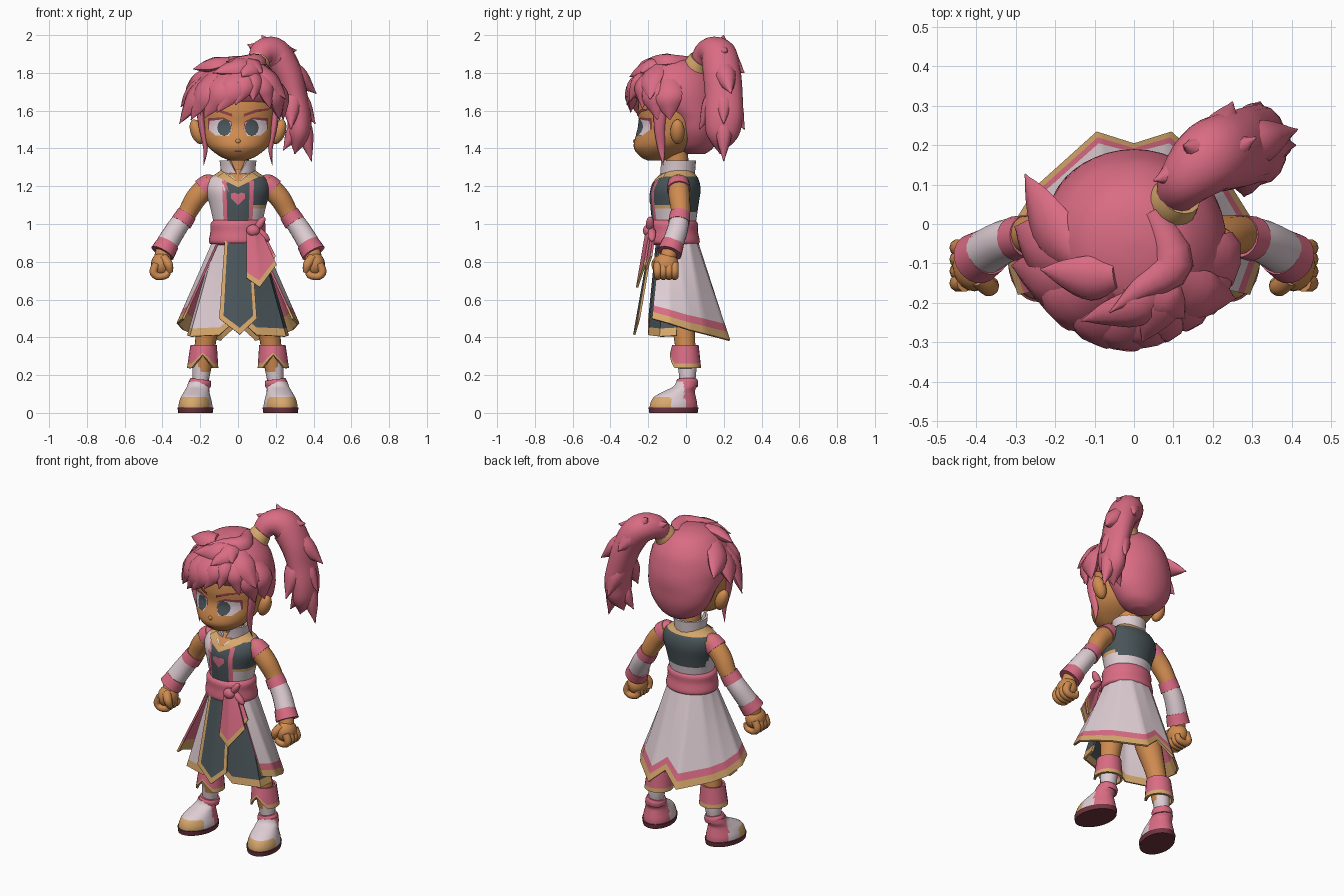
import bpy, bmesh, math
from math import sin, cos, radians, pi, sqrt
from mathutils import Vector, Matrix
from mathutils.bvhtree import BVHTree

if "Cube" in bpy.data.objects:
    bpy.data.objects.remove(bpy.data.objects["Cube"])


def material(name, *rgb):
    m = bpy.data.materials.new(name)
    m.use_nodes = True
    m.diffuse_color = (*rgb, 1)
    node = next(n for n in m.node_tree.nodes if n.type == 'BSDF_PRINCIPLED')
    node.inputs["Base Color"].default_value = (*rgb, 1)
    node.inputs["Roughness"].default_value = .8
    return m


PINK = material("rose pink", .7, .15, .23)
SKIN = material("warm skin", .63, .26, .08)
WHITE = material("pale cloth", .73, .61, .65)
DARK = material("slate cloth", .07, .092, .102)
GOLD = material("gold trim", .68, .39, .15)
SOLE = material("maroon sole", .16, .035, .05)
BROW = material("dark rose", .32, .055, .07)


# ---------- helpers ----------
def build(name, verts, faces, mats, rule=None, mirror=False, thick=0, inner=0, xf=None, closed=True):
    """Make an object; rule(face index, face centre) picks the material slot."""
    me = bpy.data.meshes.new(name)
    me.from_pydata([tuple(v) for v in verts], [], faces)
    bm = bmesh.new()
    bm.from_mesh(me)
    if rule:
        for i, f in enumerate(bm.faces):
            f.material_index = rule(i, f.calc_center_median())
    if closed:
        bmesh.ops.recalc_face_normals(bm, faces=bm.faces)
    if xf:
        bm.transform(xf)
    bm.to_mesh(me)
    bm.free()
    for m in mats:
        me.materials.append(m)
    me.shade_smooth()
    me.set_sharp_from_angle(angle=radians(50))
    ob = bpy.data.objects.new(name, me)
    bpy.context.collection.objects.link(ob)
    if thick:
        s = ob.modifiers.new("thickness", 'SOLIDIFY')
        s.thickness, s.offset = thick, -1
        s.material_offset = s.material_offset_rim = inner
        ob.modifiers.new("crisp", 'EDGE_SPLIT').split_angle = radians(50)
    if mirror:
        ob.modifiers.new("mirror", 'MIRROR').use_mirror_merge = False
    return ob


def curve(rows, n):
    """Smooth interpolation through rows of numbers."""
    out = []
    for i in range(len(rows) - 1):
        quad = [rows[max(i - 1, 0)], rows[i], rows[i + 1], rows[min(i + 2, len(rows) - 1)]]
        for k in range(n):
            t = k / n
            out.append([.5 * (2*b + (c-a)*t + (2*a-5*b+4*c-d)*t*t + (3*b-a-3*c+d)*t**3)
                        for a, b, c, d in zip(*quad)])
    return out + [list(rows[-1])]


def skin_rings(name, loops, mats, **kw):
    s, n = len(loops[0]), len(loops)
    faces = [(r*s + c, r*s + (c+1) % s, (r+1)*s + (c+1) % s, (r+1)*s + c)
             for r in range(n-1) for c in range(s)]
    faces += [tuple(range(s)), tuple(range((n-1)*s, n*s))]
    return build(name, [v for l in loops for v in l], faces, mats, **kw)


def rings(name, rows, mats, sides=32, n=4, **kw):
    """Stack of level ellipses: z, centre y, radius x, radius y."""
    loops = [[(max(a, .002)*cos(2*pi*k/sides), y + max(b, .002)*sin(2*pi*k/sides), z)
              for k in range(sides)] for z, y, a, b in curve(rows, n)]
    return skin_rings(name, loops, mats, **kw)


def loft(name, rows, mats, hint=(0, 1, 0), sides=12, n=4, **kw):
    """Tube along a path: x, y, z, width, optional depth."""
    rows = curve([r if len(r) == 5 else (*r, r[3]) for r in rows], n)
    loops = []
    for i, r in enumerate(rows):
        t = Vector(rows[min(i+1, len(rows)-1)][:3]) - Vector(rows[max(i-1, 0)][:3])
        side = t.cross(Vector(hint)).normalized()
        up = side.cross(t).normalized()
        loops.append([Vector(r[:3]) + side*max(r[3], .002)*cos(2*pi*k/sides)
                      + up*max(r[4], .002)*sin(2*pi*k/sides) for k in range(sides)])
    return skin_rings(name, loops, mats, **kw)


def ball(name, loc, size, mat, tilt=0, mirror=False):
    rows = [(-cos(pi*k/12), 0, sin(pi*k/12), sin(pi*k/12)) for k in range(13)]
    xf = Matrix.Translation(loc) @ Matrix.Rotation(tilt, 4, 'Y') @ Matrix.Diagonal((*size, 1))
    return rings(name, rows, [mat], sides=20, n=1, xf=xf, mirror=mirror)


def dense(pts, n):
    pts = [Vector(p) for p in pts]
    return [a.lerp(b, k/n) for a, b in zip(pts, pts[1:]) for k in range(n)] + [pts[-1]]


def sheet(name, top, bottom, mats, rule, n=6, rows=16, thick=.012, **kw):
    """Cloth between two edge lines; rule(u, v) picks the colour."""
    top, bottom = dense(top, n), dense(bottom, n)
    c = len(top)
    verts = [a.lerp(b, r/rows) for r in range(rows+1) for a, b in zip(top, bottom)]
    faces = [(r*c+k, (r+1)*c+k, (r+1)*c+k+1, r*c+k+1) for r in range(rows) for k in range(c-1)]
    pick = lambda i, p: rule((i % (c-1) + .5)/(c-1), (i // (c-1) + .5)/rows)
    return build(name, verts, faces, mats, rule=pick, thick=thick, closed=False, **kw)


def both(half):
    return half + [(-x, y, z) for x, y, z in reversed(half[:-1])]


def decal(name, outline, target, mat, lift=.004, mirror=False):
    """Thin patch laid on the front of a surface, given as x, z outline."""
    tree = BVHTree.FromPolygons([v.co for v in target.data.vertices],
                                [p.vertices for p in target.data.polygons])
    edge = dense(outline + outline[:1], 5)[:-1]
    mid, s, steps = sum(edge, Vector((0, 0))) / len(edge), len(edge), 5
    verts = []
    for q in range(steps + 1):
        for e in edge:
            p = mid.lerp(e, max(q/steps, .01))
            hit = tree.ray_cast(Vector((p.x, -1, p.y)), Vector((0, 1, 0)))[0]
            hit = hit or tree.find_nearest(Vector((p.x, -.15, p.y)))[0]
            verts.append(hit - Vector((0, lift, 0)))
    faces = [(q*s+k, q*s+(k+1) % s, (q+1)*s+(k+1) % s, (q+1)*s+k) for q in range(steps) for k in range(s)]
    ob = build(name, verts, faces, [mat], mirror=mirror, closed=False)
    if sum(p.normal.y for p in ob.data.polygons) > 0:
        ob.data.flip_normals()


def oval(x, z, a, b):
    return [(x + a*cos(k*pi/6), z + b*sin(k*pi/6)) for k in range(12)]


# ---------- head and face ----------
head = rings("head", [(1.335, -.16, .035, .04), (1.355, -.155, .09, .085), (1.4, -.125, .15, .15),
                      (1.45, -.095, .182, .176), (1.52, -.07, .2, .178), (1.6, -.06, .208, .195),
                      (1.7, -.05, .2, .19), (1.8, -.05, .14, .14), (1.84, -.05, .03, .03)], [SKIN], sides=40)
ball("nose", (0, -.266, 1.438), (.015, .014, .014), SKIN)
ball("ear", (.215, -.045, 1.488), (.036, .038, .068), SKIN, tilt=.35, mirror=True)
decal("lash", [(.03, 1.5), (.034, 1.543), (.08, 1.565), (.16, 1.56), (.16, 1.5), (.1, 1.49)],
      head, BROW, .003, mirror=True)
decal("eye_white", [(.034, 1.5), (.038, 1.537), (.08, 1.554), (.15, 1.546), (.155, 1.5), (.12, 1.468), (.05, 1.466)],
      head, WHITE, .006, mirror=True)
decal("iris", oval(.073, 1.51, .037, .044), head, DARK, .009, mirror=True)
decal("brow", [(.03, 1.568), (.032, 1.584), (.1, 1.607), (.165, 1.612), (.168, 1.604), (.1, 1.592)],
      head, BROW, .007, mirror=True)
decal("mouth", oval(0, 1.385, .022, .004), head, BROW, .004)
loft("neck", [(0, -.04, 1.22, .07), (0, -.045, 1.3, .06), (0, -.05, 1.4, .06)], [SKIN], sides=20)

# ---------- hair ----------
rings("hair_cap", [(1.37, .05, .05, .05), (1.405, .05, .12, .095), (1.48, .05, .18, .125), (1.56, .035, .208, .15),
                   (1.63, -.02, .228, .21), (1.7, -.05, .233, .23), (1.78, -.05, .205, .205),
                   (1.85, -.045, .145, .145), (1.88, -.04, .08, .08), (1.89, -.04, .01, .01)], [PINK], sides=40)


def on_head(az, z, k=1):
    r = k * sqrt(max(0, 1 - (max(0, z - 1.62) / .28) ** 2))
    return Vector((.235*r*sin(radians(az)), -.05 - .24*r*cos(radians(az)), z))


def lock(name, az, z, tip_az, tip_z, reach, w):
    root, tip = on_head(az, z, .9), on_head(tip_az, tip_z, reach)
    mid = on_head(az*.5 + tip_az*.5, z*.55 + tip_z*.45, 1.03)
    loft(name, [(*root, w*.5, .015), (*mid, w, .035), (*mid.lerp(tip, .55), w*.62, .026), (*tip, 0, 0)],
         [PINK], hint=mid - Vector((0, -.05, 1.62)), sides=8)


for row in [(25, 1.85, -3, 1.63, 1.1, .06), (15, 1.85, -25, 1.59, 1.12, .075), (0, 1.85, -44, 1.56, 1.1, .08),
            (28, 1.85, 18, 1.65, 1.1, .05), (35, 1.85, 44, 1.61, 1.05, .06), (50, 1.82, 66, 1.55, 1.03, .07)]:
    lock("fringe_lock", *row)
for row in [(-30, 1.85, -62, 1.55, 1.2, .08), (-50, 1.83, -80, 1.53, 1.34, .08), (-75, 1.83, -122, 1.7, 1.45, .07),
            (-75, 1.8, -98, 1.62, 1.3, .08), (40, 1.87, 62, 1.66, 1.25, .07), (75, 1.8, 82, 1.55, 1.03, .08)]:
    lock("side_lock", *row)
for row in [(50, 1.87, -35, 1.8, 1.3, .06), (50, 1.87, 5, 1.78, 1.27, .06), (-30, 1.87, -75, 1.82, 1.5, .06),
            (20, 1.87, 35, 1.8, 1.25, .06), (150, 1.87, -20, 1.86, 1.5, .05)]:
    lock("crown_lock", *row)
loft("face_strand", [(.205, -.13, 1.65, .04, .02), (.192, -.14, 1.52, .03, .018), (.172, -.13, 1.4, .02, .012),
                     (.182, -.12, 1.31, 0, 0)], [PINK], hint=(1, 0, 0), mirror=True)
loft("hair_tie", [(.085, .035, 1.79, .068), (.1, .055, 1.84, .065), (.115, .075, 1.87, .058)], [GOLD], sides=16)
loft("ponytail", [(.1, .06, 1.84, .045), (.13, .11, 1.905, .07, .07), (.195, .17, 1.9, .085, .095),
                  (.26, .19, 1.8, .08, .1), (.298, .2, 1.68, .07, .1), (.325, .2, 1.56, .065, .1),
                  (.32, .19, 1.46, .055, .08), (.3, .18, 1.37, 0, 0)], [PINK], sides=16, n=5)
for x, y, z, tx, ty, tz, w in [(.22, .17, 1.87, .125, .2, 2.0, .07), (.16, .14, 1.9, .31, .22, 1.92, .07),
                               (.17, .15, 1.9, .05, .11, 1.95, .06), (.2, .17, 1.9, .25, .31, 1.8, .08),
                               (.25, .19, 1.84, .415, .24, 1.69, .075), (.3, .2, 1.7, .41, .2, 1.53, .06),
                               (.33, .2, 1.58, .39, .2, 1.33, .06), (.29, .21, 1.7, .32, .31, 1.5, .07),
                               (.29, .18, 1.72, .28, .07, 1.5, .07), (.33, .19, 1.54, .24, .17, 1.39, .055)]:
    loft("ponytail_spike", [(x, y, z, w*.7), (x*.55 + tx*.45, y*.55 + ty*.45, z*.55 + tz*.45, w*.75), (tx, ty, tz, 0)],
         [PINK], hint=(.3, 1, .2), sides=8)


# ---------- torso ----------
def tunic_colour(i, c):
    if c.z > 1.25:
        return 1
    side = c.x > .07 and c.y < 0
    if side and 1.078 < c.z < 1.1:
        return 1
    return 2 if c.z > (1.08 if side else 1.06) and (side or c.y > -.01) else 0


torso = rings("tunic", [(.88, -.06, .11, .1), (1.0, -.06, .128, .112), (1.1, -.058, .15, .124),
                        (1.18, -.053, .172, .13), (1.235, -.045, .16, .112), (1.27, -.04, .11, .085),
                        (1.29, -.04, .085, .075)], [WHITE, GOLD, DARK], sides=56, n=5, rule=tunic_colour)
decal("chest_stripes", [(-.075, .96), (-.085, 1.23), (.085, 1.23), (.075, .96)], torso, PINK, .004)
decal("chest_panel", [(-.055, .96), (-.062, 1.22), (.062, 1.22), (.055, .96)], torso, DARK, .007)
decal("neck_opening", [(-.06, 1.285), (0, 1.22), (.06, 1.285)], torso, SKIN, .007)
decal("neckline", [(0, 1.195), (0, 1.222), (.075, 1.275), (.11, 1.25)], torso, GOLD, .009, mirror=True)
decal("heart", [(0, 1.1), (.038, 1.138), (.038, 1.16), (.018, 1.166), (0, 1.158),
                (-.018, 1.166), (-.038, 1.16), (-.038, 1.138)], torso, PINK, .009)


def arc(r, z, a0, a1, y=-.045, x=0, n=16):
    return [(x + r*cos(radians(a0 + (a1-a0)*k/n)), y + r*sin(radians(a0 + (a1-a0)*k/n)), z) for k in range(n+1)]


sheet("collar", arc(.098, 1.335, -62, 242), arc(.092, 1.262, -86, 266), [WHITE], lambda u, v: 0, n=2, rows=4)

# ---------- arms ----------
loft("arm", [(.14, -.04, 1.22, .056), (.22, -.035, 1.14, .056), (.285, -.03, 1.03, .048), (.385, -.08, .875, .043),
             (.4, -.1, .81, .044)], [SKIN], sides=16, mirror=True)
loft("sleeve", [(.12, -.042, 1.228, .035), (.15, -.04, 1.212, .056), (.184, -.038, 1.182, .062)], [PINK],
     sides=18, mirror=True)
loft("bracer", [(.275, -.032, 1.045, .05), (.33, -.045, .97, .055), (.39, -.08, .87, .058)], [WHITE], sides=18, mirror=True)
loft("bracer_top_band", [(.27, -.031, 1.055, .054), (.3, -.037, 1.008, .057)], [PINK], sides=18, mirror=True)
loft("bracer_wrist_band", [(.37, -.07, .898, .06), (.4, -.088, .846, .066)], [PINK], sides=18, mirror=True)
ball("palm", (.405, -.105, .785), (.056, .066, .064), SKIN, mirror=True)
for i in range(4):
    y = -.15 + .03*i
    loft("finger", [(.43, y, .79, .022), (.447, y, .748, .022), (.425, y, .723, .02), (.38, y, .73, .019),
                    (.37, y, .76, .014)], [SKIN], sides=10, mirror=True)
loft("thumb", [(.395, -.135, .82, .026), (.368, -.16, .785, .024), (.36, -.15, .745, .016)], [SKIN], sides=10, mirror=True)

# ---------- skirts and sash ----------
hip = both([(.09, -.135, .95), (.117, -.1, .95), (.122, -.05, .95), (.105, .01, .95), (.06, .04, .95), (0, .05, .95)])
hem = both([(.295, -.18, .5), (.325, -.09, .475), (.295, .02, .44), (.245, .1, .42), (.095, .235, .385), (0, .205, .47)])
sheet("overskirt", hip, hem, [WHITE, PINK, GOLD], lambda u, v: 2 if v > .925 else int(v > .845), rows=26, inner=1)
sheet("underskirt", [(-.113, -.03, .95), (-.106, -.1, .95), (-.06, -.145, .95), (0, -.155, .95), (.06, -.145, .95),
                     (.106, -.1, .95), (.113, -.03, .95)],
      [(-.27, -.05, .41), (-.255, -.14, .405), (-.1, -.2, .412), (0, -.2, .5), (.1, -.2, .412),
       (.255, -.14, .405), (.27, -.05, .41)], [WHITE, DARK, GOLD],
      lambda u, v: 2 if v > .925 else int(u > .5), rows=26)
sheet("tabard", [(-.065, -.172, .98), (0, -.18, .98), (.065, -.172, .98)],
      [(-.1, -.255, .5), (.01, -.28, .415), (.1, -.255, .5)], [DARK, GOLD],
      lambda u, v: int(v > .94 or abs(u - .5) > .4), n=5)
rings("sash", [(.89, -.06, .135, .115), (.905, -.062, .154, .135), (.96, -.065, .146, .128),
               (1.0, -.065, .146, .128), (1.02, -.065, .13, .115)], [PINK], sides=40)
sheet("sash_tail", [(.045, -.205, .96), (.085, -.215, .96), (.125, -.195, .96)],
      [(.045, -.25, .715), (.115, -.265, .665), (.205, -.225, .785)], [PINK, GOLD], lambda u, v: int(v > .86))
sheet("short_sash_tail", [(.09, -.19, .97), (.11, -.19, .97), (.13, -.17, .97)],
      [(.12, -.215, .8), (.165, -.215, .76), (.2, -.19, .83)], [PINK, GOLD], lambda u, v: int(v > .9))
ball("sash_knot", (.08, -.2, .965), (.036, .028, .032), PINK)
ball("sash_bow_upper", (.115, -.19, 1.0), (.02, .022, .045), PINK, tilt=.6)
ball("sash_bow_lower", (.13, -.18, .945), (.02, .022, .05), PINK, tilt=-.8)

# ---------- legs and feet ----------
loft("leg", [(.07, -.05, .84, .04), (.1, -.04, .7, .068), (.13, -.03, .58, .074), (.165, -.01, .42, .058),
             (.182, 0, .3, .052), (.19, .005, .22, .045)], [SKIN], sides=18, mirror=True)
cuff_hem = [(x, y, .238 + .07*max(0, 1 - abs(k - 12)/2)) for k, (x, y, z) in
            enumerate(arc(.083, .24, 0, 360, y=-.003, x=.187))]
sheet("knee_cuff", arc(.07, .36, 0, 360, y=-.003, x=.182), cuff_hem, [PINK, GOLD], lambda u, v: int(v > .75),
      n=2, rows=10, mirror=True)
loft("sock", [(.186, .003, .31, .052), (.195, .008, .2, .046), (.205, 0, .1, .03)], [WHITE], sides=18, mirror=True)
loft("ankle_band", [(.198, .006, .178, .053), (.2, .006, .163, .059), (.203, .005, .142, .058)], [PINK],
     sides=18, mirror=True)
turn = Matrix.Translation((.21, 0, 0)) @ Matrix.Rotation(radians(13), 4, 'Z')


def shoe_colour(i, c):
    return 2 if c.y > -.025 else 1 if c.y < -.1 and c.z < .085 else 0


rings("shoe", [(.02, -.068, .087, .128), (.05, -.067, .086, .126), (.085, -.06, .076, .112), (.115, -.035, .065, .082),
               (.14, -.005, .059, .062), (.165, .003, .053, .055)], [WHITE, GOLD, PINK], sides=48, mirror=True, xf=turn,
      rule=shoe_colour)
rings("shoe_sole", [(0, -.068, .089, .13), (.028, -.068, .093, .134)], [SOLE], n=1, mirror=True, xf=turn)
